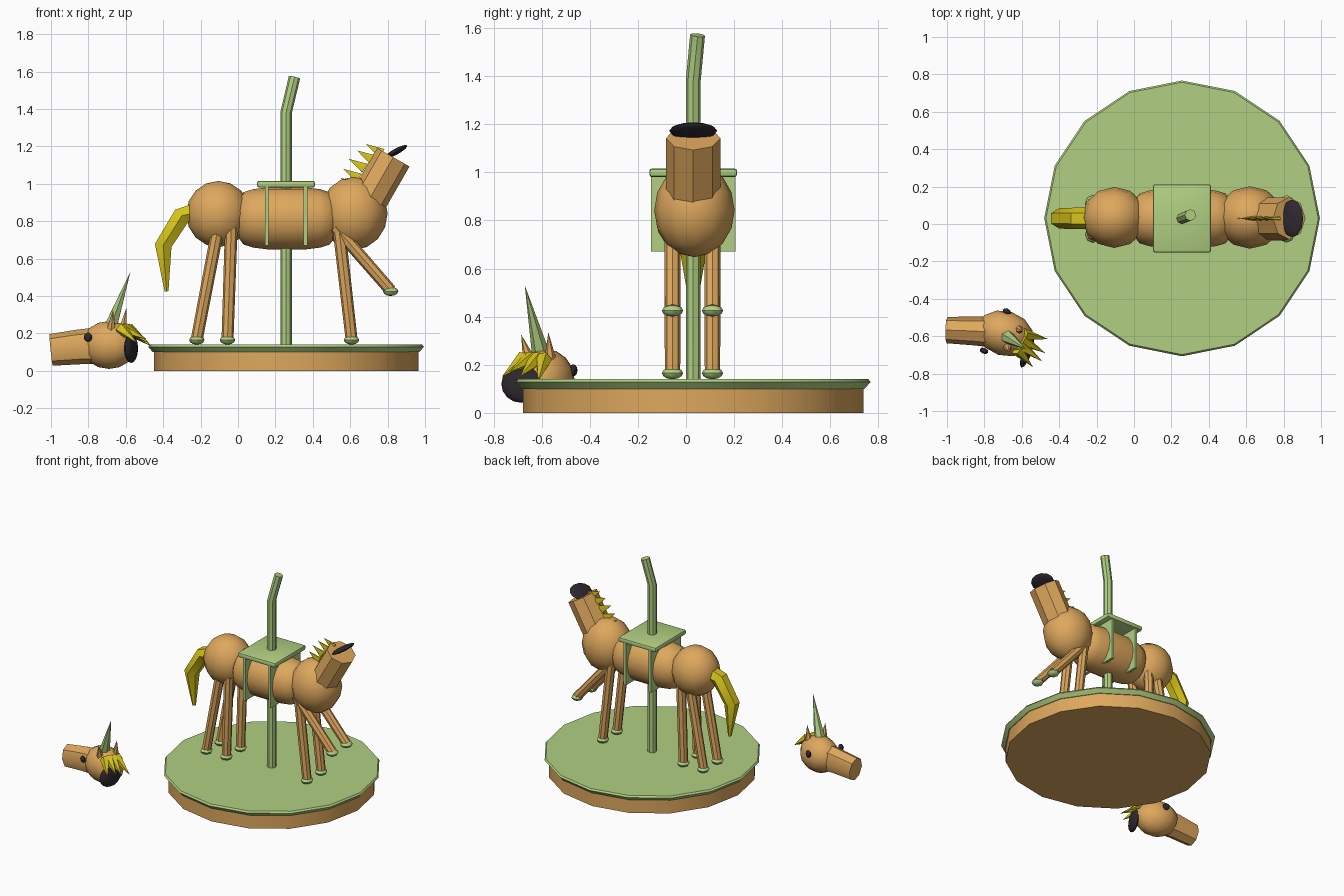
import bpy, bmesh, math
from mathutils import Vector, Euler, Matrix

if "Cube" in bpy.data.objects:
    bpy.data.objects.remove(bpy.data.objects["Cube"], do_unlink=True)


def material(name, rgb):
    m = bpy.data.materials.new(name)
    m.use_nodes = True
    m.diffuse_color = (*rgb, 1)
    m.node_tree.nodes["Principled BSDF"].inputs["Base Color"].default_value = (*rgb, 1)
    return m


TAN = material("tan", (0.73, 0.39, 0.11))
GREEN = material("soft green", (0.44, 0.63, 0.225))
YELLOW = material("yellow", (0.67, 0.55, 0.01))
DARK = material("charcoal", (0.028, 0.022, 0.03))
MID_Y = 0.03          # symmetry plane of the horse
parts = []


def finish(name, bm, mat):
    bmesh.ops.remove_doubles(bm, verts=bm.verts, dist=0.0005)
    bmesh.ops.recalc_face_normals(bm, faces=bm.faces)
    mesh = bpy.data.meshes.new(name)
    bm.to_mesh(mesh)
    bm.free()
    mesh.materials.append(mat)
    obj = bpy.data.objects.new(name, mesh)
    bpy.context.collection.objects.link(obj)
    parts.append(obj)
    return obj


def tube(name, points, radii, mat, sides=8, aspect=1.0, turn=0.0):
    """Sweep a polygon along a path; aspect scales its y-ward width."""
    pts = [Vector(p) for p in points]
    bm = bmesh.new()
    rings = []
    for i, p in enumerate(pts):
        t = (pts[min(i + 1, len(pts) - 1)] - pts[max(i - 1, 0)]).normalized()
        u = Vector((0, 1, 0))
        u = (u - t * u.dot(t)).normalized()
        v = t.cross(u)
        ring = []
        for k in range(sides):
            a = math.tau * k / sides + turn
            ring.append(bm.verts.new(p + radii[i] * (u * math.cos(a) * aspect + v * math.sin(a))))
        rings.append(ring)
    for a, b in zip(rings, rings[1:]):
        for k in range(sides):
            n = (k + 1) % sides
            bm.faces.new((a[k], a[n], b[n], b[k]))
    for ring, r in ((rings[0], radii[0]), (rings[-1], radii[-1])):
        if r > 0.001:
            bm.faces.new(ring)
    return finish(name, bm, mat)


def blob(name, loc, size, mat, rot=(0, 0, 0), segments=12, rings=8):
    bm = bmesh.new()
    m = Matrix.LocRotScale(Vector(loc), Euler(rot), Vector(size))
    bmesh.ops.create_uvsphere(bm, u_segments=segments, v_segments=rings, radius=1, matrix=m)
    return finish(name, bm, mat)


def box(name, loc, size, mat, bevel=0.0):
    bm = bmesh.new()
    m = Matrix.LocRotScale(Vector(loc), None, Vector(size))
    bmesh.ops.create_cube(bm, size=1, matrix=m)
    if bevel:
        bmesh.ops.bevel(bm, geom=bm.edges[:], offset=bevel, segments=2, profile=0.5, affect='EDGES')
    return finish(name, bm, mat)


# Platform and pole
CX = 0.257
tube("platform_base", [(CX, MID_Y, 0), (CX, MID_Y, 0.11)], [0.707, 0.707], TAN, 16)
tube("platform_top", [(CX, MID_Y, z) for z in (0.1, 0.128, 0.14)], [0.712, 0.737, 0.728], GREEN, 16)
tube("pole", [(CX, MID_Y, 0.13), (CX, MID_Y, 1.38), (0.302, 0.048, 1.57)], [0.031] * 3, GREEN)

# Horse body
blob("hindquarters", (-0.105, 0.035, 0.838), (0.172, 0.163, 0.177), TAN)
profile = [(0.0, 0.1), (0.03, 0.14), (0.08, 0.156), (0.16, 0.166),
           (0.36, 0.166), (0.44, 0.156), (0.49, 0.14), (0.52, 0.1)]
tube("barrel", [(x, MID_Y, 0.815) for x, r in profile], [r for x, r in profile], TAN, 16, 0.95)
blob("chest", (0.62, 0.035, 0.842), (0.18, 0.167, 0.195), TAN)

# Neck with its stump and mane
tube("neck", [(0.68, MID_Y, 0.88), (0.83, MID_Y, 1.142)], [0.1, 0.1], TAN, 8, 1.13)
blob("neck_stump", (0.845, MID_Y, 1.172), (0.068, 0.1, 0.016), DARK, (0, -0.5, 0))
for i, (x, z) in enumerate([(0.685, 1.212), (0.637, 1.178), (0.593, 1.133), (0.562, 1.08), (0.548, 1.032)]):
    tube(f"mane_spike_{i}", [(x + 0.085, MID_Y, z - 0.05), (x, MID_Y, z)], [0.032, 0], YELLOW, 6, 0.4)

# Tail
tube("tail", [(-0.25, MID_Y, 0.84), (-0.3, MID_Y, 0.83), (-0.4, MID_Y, 0.67), (-0.382, MID_Y, 0.425)],
     [0.055, 0.055, 0.052, 0.012], YELLOW, 6, 1.05)

# Legs and hooves, mirrored across the middle plane
legs = {"rear_outer": ((-0.10, 0.8), (-0.22, 0.17)),
        "rear_inner": ((-0.035, 0.8), (-0.056, 0.17)),
        "front_standing": ((0.535, 0.8), (0.607, 0.17)),
        "front_raised": ((0.52, 0.77), (0.816, 0.43))}
for name, ((x0, z0), (x1, z1)) in legs.items():
    for side, dy in (("left", 0.083), ("right", -0.083)):
        y = MID_Y - 0.003 + dy
        tube(f"{name}_leg_{side}", [(x0, y, z0), (x1, y, z1)], [0.034, 0.032], TAN)
        blob(f"{name}_hoof_{side}", (x1, y, z1 - 0.005), (0.041, 0.044, 0.025), GREEN, segments=8, rings=6)

# Saddle
box("saddle_top", (CX, MID_Y, 0.998), (0.31, 0.365, 0.036), GREEN, 0.012)
for name, x in (("rear", 0.154), ("front", 0.361)):
    box(f"saddle_plate_{name}", (x, MID_Y, 0.83), (0.02, 0.35, 0.32), GREEN)

# Fallen head
blob("skull", (-0.69, -0.585, 0.138), (0.155, 0.12, 0.128), TAN, (0, 0, -0.3))
tube("muzzle", [(-1.0, -0.567, 0.112), (-0.85, -0.572, 0.128), (-0.72, -0.58, 0.135)],
     [0.085, 0.093, 0.1], TAN, 8, 0.83)
blob("head_stump", (-0.572, -0.685, 0.12), (0.025, 0.088, 0.078), DARK, (0, 0, -0.35))
for side, loc in (("right", (-0.68, -0.468, 0.177)), ("left", (-0.802, -0.678, 0.18))):
    blob(f"eye_{side}", loc, (0.024, 0.016, 0.025), DARK, (0, 0, -0.4), 8, 6)
tube("horn", [(-0.69, -0.595, 0.21), (-0.575, -0.67, 0.53)], [0.042, 0], GREEN, 6)
tube("ear_right", [(-0.622, -0.562, 0.19), (-0.597, -0.572, 0.335)], [0.032, 0], TAN, 6)
tube("ear_left", [(-0.68, -0.645, 0.2), (-0.668, -0.685, 0.325)], [0.032, 0], TAN, 6)
tips = [(-0.54, -0.765, 0.15), (-0.49, -0.735, 0.17), (-0.475, -0.69, 0.15), (-0.46, -0.615, 0.13)]
for i, tip in enumerate(tips):
    base = (-0.625 + 0.012 * i, -0.67 + 0.026 * i, 0.225)
    tube(f"forelock_spike_{i}", [base, tip], [0.036, 0], YELLOW, 5)

# Shading
bpy.ops.object.select_all(action='DESELECT')
for obj in parts:
    obj.select_set(True)
bpy.context.view_layer.objects.active = parts[0]
bpy.ops.object.shade_smooth_by_angle(angle=math.radians(38))
